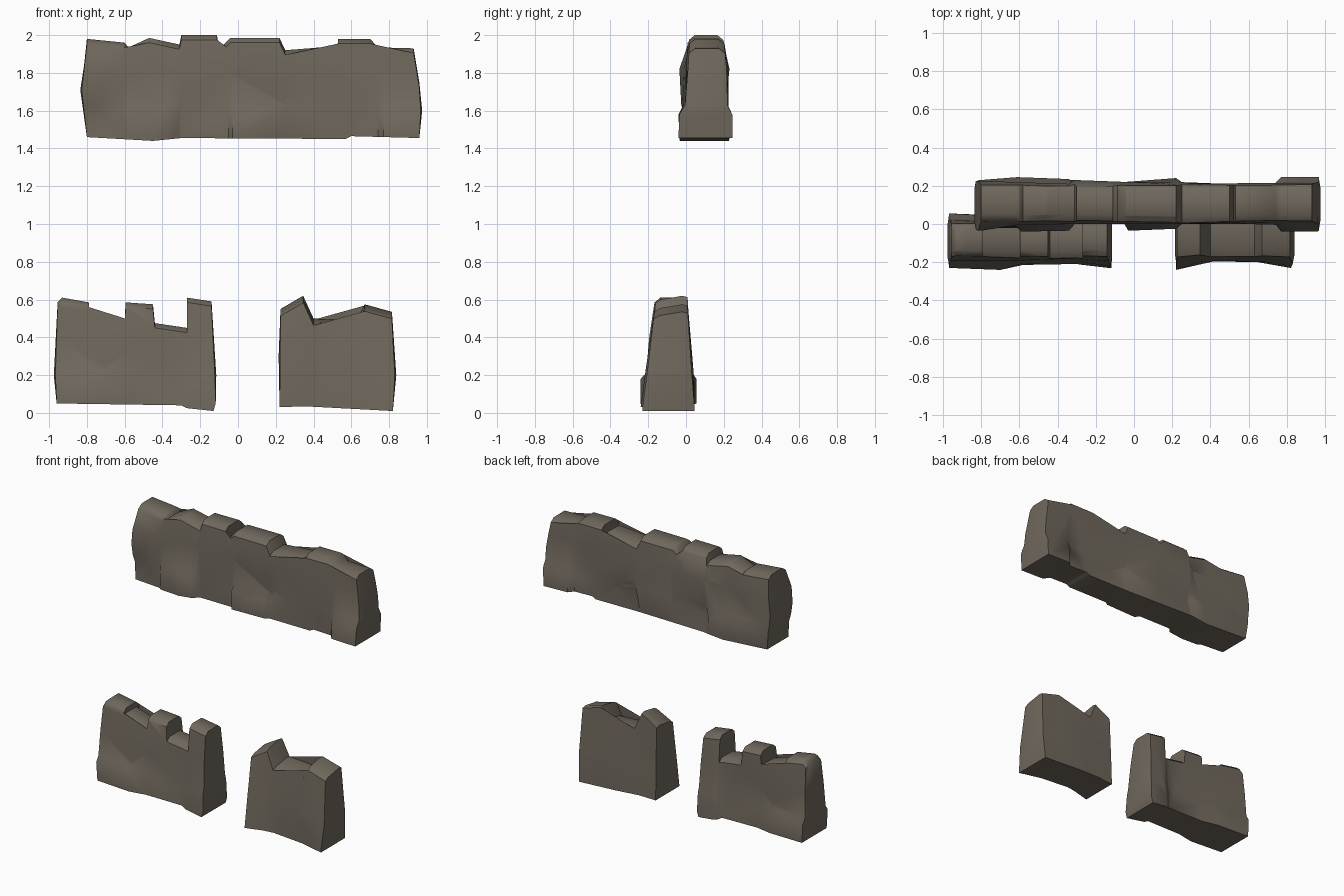
import bpy, bmesh, math

stone = bpy.data.materials.new("dark stone")
stone.diffuse_color = (0.16, 0.137, 0.108, 1)


def interp(table, x):
    """Piecewise linear lookup in [(x, value), ...]."""
    if x <= table[0][0]:
        return table[0][1]
    for (a, va), (b, vb) in zip(table, table[1:]):
        if x <= b:
            return va + (vb - va) * (x - a) / (b - a)
    return table[-1][1]


def wall_chunk(name, profile, levels, rows_front, rows_back, lip=0.025, tilt=0.0):
    """Loft an x/z profile through the wall depth (raw y = 0..1), cut the faces
    into courses, then map the raw depth on to front and back offsets."""
    bm = bmesh.new()
    xs, zs = [p[0] for p in profile], [p[1] for p in profile]
    xm, zm = (min(xs) + max(xs)) / 2, (min(zs) + max(zs)) / 2
    loops = []
    for t, edge in ((0, 1), (0.17, 0), (0.83, 0), (1, 1)):
        ring = []
        for x, z in profile:
            drop = edge * lip if z > zm else 0
            side = edge * 0.008 * (1 if x > xm else -1) if x in (min(xs), max(xs)) else 0
            if z > zm:
                drop += tilt * (1 - t)
            ring.append(bm.verts.new((x - side, t, z - drop)))
        loops.append(ring)
    n = len(profile)
    for a, b in zip(loops, loops[1:]):
        for i in range(n):
            j = (i + 1) % n
            bm.faces.new((a[i], a[j], b[j], b[i]))
    caps = [bm.faces.new(loops[0]), bm.faces.new(loops[-1])]
    bmesh.ops.triangulate(bm, faces=caps)
    cuts = [((0, 0, z), (0, 0, 1)) for z in levels]
    cut_x = {p[0] for row in rows_front + rows_back for p in row}
    cuts += [((x, 0, 0), (1, 0, 0)) for x in sorted(cut_x) if min(xs) + .02 < x < max(xs) - .02]
    for co, no in cuts:
        bmesh.ops.bisect_plane(bm, geom=bm.verts[:] + bm.edges[:] + bm.faces[:],
                               plane_co=co, plane_no=no, dist=1e-4)
    for v in bm.verts:
        x, t, z = v.co
        front = interp([(l, interp(r, x)) for l, r in zip(levels, rows_front)], z)
        back = interp([(l, interp(r, x)) for l, r in zip(levels, rows_back)], z)
        v.co.y = front + (back - front) * t
    bmesh.ops.recalc_face_normals(bm, faces=bm.faces)
    me = bpy.data.meshes.new(name)
    bm.to_mesh(me)
    bm.free()
    me.materials.append(stone)
    ob = bpy.data.objects.new(name, me)
    bpy.context.collection.objects.link(ob)
    bpy.ops.object.select_all(action='DESELECT')
    ob.select_set(True)
    bpy.context.view_layer.objects.active = ob
    bpy.ops.object.shade_smooth_by_angle(angle=math.radians(45))


# long upper wall with uneven crenellations
wall_chunk(
    "upper_wall",
    [(-.80, 1.46), (-.45, 1.44), (-.30, 1.455), (.57, 1.45), (.60, 1.465), (.96, 1.455),
     (.975, 1.60), (.96, 1.75), (.93, 1.93), (.74, 1.935), (.70, 1.98), (.53, 1.98),
     (.52, 1.86), (.50, 1.94), (.25, 1.92), (.22, 1.985), (-.04, 1.985), (-.085, 1.94),
     (-.09, 1.85), (-.108, 1.86), (-.11, 2.0), (-.30, 2.0), (-.31, 1.95), (-.47, 1.985),
     (-.58, 1.935), (-.60, 1.96), (-.80, 1.98), (-.815, 1.84), (-.835, 1.71)],
    [1.46, 1.58, 1.63, 1.82, 1.98],
    [[(-.8, -.02), (-.61, -.02), (-.59, -.035), (-.34, -.03), (-.31, .0), (-.05, .0),
      (-.03, -.03), (.22, -.02), (.25, .0), (.74, .0), (.77, -.04)],
     [(-.8, -.01), (-.61, -.015), (-.59, -.04), (-.34, -.035), (-.31, .0), (-.05, .0),
      (-.03, -.035), (.22, -.025), (.25, .0), (.74, .0), (.77, -.035)],
     [(-.8, -.025), (-.34, .0), (.22, .01), (.77, -.005)],
     [(-.8, -.035), (-.61, -.005), (-.34, .0), (.22, .0), (.74, .01)],
     [(-.8, .02), (-.31, .02), (.22, .01), (.74, .02)]],
    [[(-.8, .22), (-.34, .23), (.22, .21), (.74, .21), (.77, .245)],
     [(-.8, .23), (-.61, .245), (-.34, .235), (-.31, .2), (.22, .24), (.25, .2), (.74, .215), (.77, .245)],
     [(-.8, .225), (-.34, .21), (.22, .22), (.74, .2), (.77, .22)],
     [(-.8, .225), (-.34, .21), (-.31, .23), (.22, .21), (.74, .215)],
     [(-.8, .2), (-.31, .195), (.22, .2), (.74, .2)]])

# lower left wall stump with three merlons
wall_chunk(
    "lower_left_wall",
    [(-.96, .05), (-.30, .04), (-.27, .025), (-.13, .01), (-.118, .05), (-.115, .2),
     (-.14, .59), (-.27, .61), (-.27, .45), (-.44, .475), (-.45, .575), (-.595, .585),
     (-.60, .49), (-.79, .55), (-.79, .585), (-.93, .61), (-.955, .585), (-.975, .2)],
    [.03, .18, .22, .40, .60],
    [[(-.96, -.225), (-.70, -.24), (-.58, -.215), (-.30, -.21), (-.13, -.23)],
     [(-.96, -.23), (-.70, -.24), (-.58, -.205), (-.30, -.195), (-.13, -.22)],
     [(-.96, -.205), (-.58, -.2), (-.30, -.19), (-.13, -.21)],
     [(-.96, -.19), (-.58, -.19), (-.30, -.18), (-.13, -.195)],
     [(-.96, -.165), (-.13, -.165)]],
    [[(-.96, .055), (-.70, .045), (-.58, .02), (-.30, .02), (-.25, .045)],
     [(-.96, .055), (-.70, .04), (-.58, .015), (-.30, .01), (-.25, .04)],
     [(-.96, .03), (-.58, .01), (-.30, .005), (-.25, .03)],
     [(-.96, .02), (-.30, .0), (-.25, .02)],
     [(-.96, .0), (-.13, .0)]])

# lower right wall stump with two pointed corners
wall_chunk(
    "lower_right_wall",
    [(.22, .03), (.35, .035), (.82, .01), (.838, .2), (.815, .54), (.67, .58), (.63, .49),
     (.40, .505), (.345, .625), (.225, .555), (.215, .3)],
    [.03, .22, .60],
    [[(.22, -.24), (.42, -.195), (.65, -.2), (.82, -.23)],
     [(.22, -.215), (.42, -.19), (.82, -.205)],
     [(.22, -.16), (.82, -.16)]],
    [[(.22, .03), (.52, .045), (.82, .045)],
     [(.22, .025), (.52, .04), (.82, .03)],
     [(.22, .01), (.82, .005)]], lip=.012, tilt=.03)
